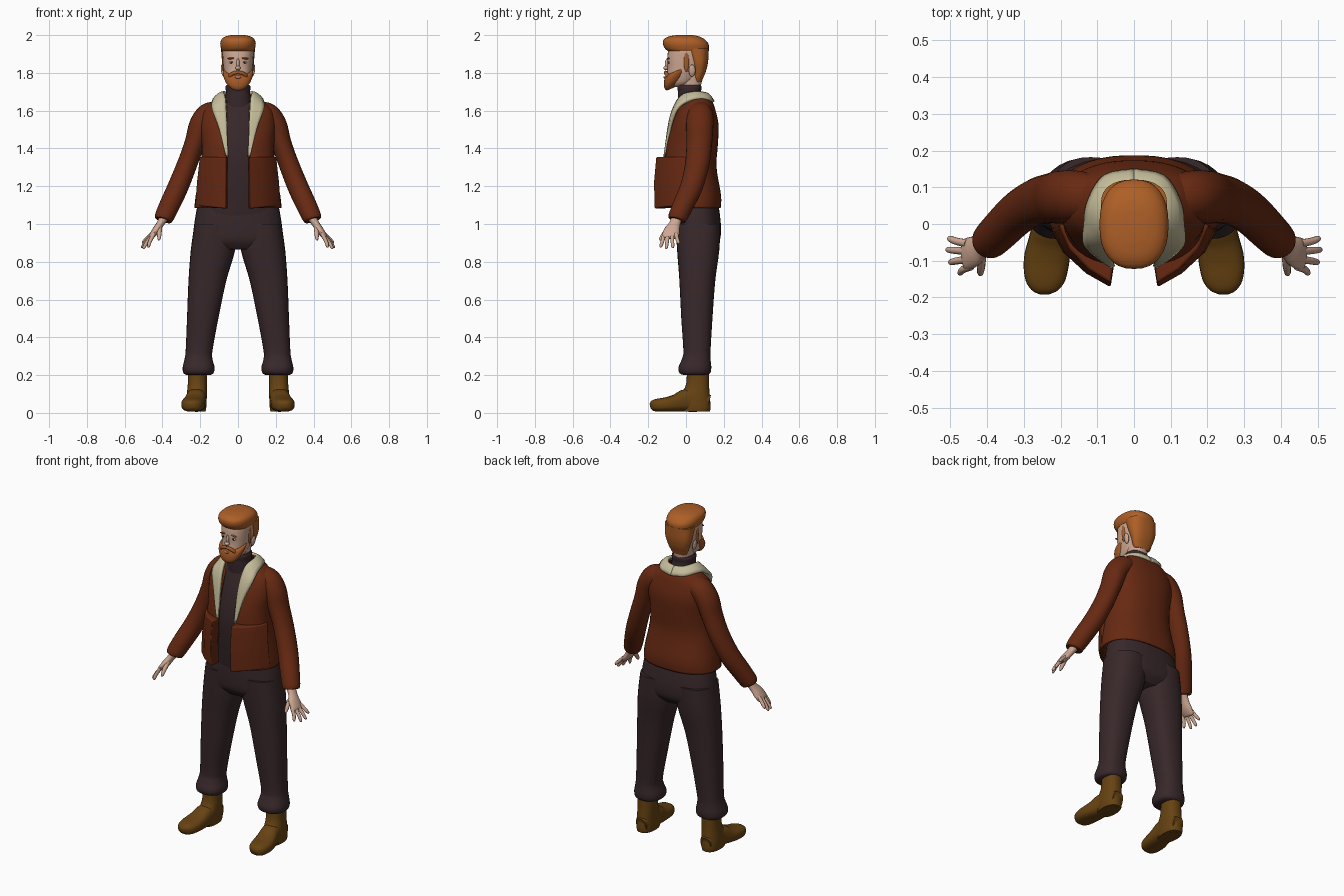
import bpy, bmesh, math
from mathutils import Vector, Matrix


def material(name, r, g, b):
    m = bpy.data.materials.new(name)
    m.diffuse_color = (r, g, b, 1)
    return m


JACKET = material("rust_leather", .135, .022, .006)
FLEECE = material("cream_fleece", .55, .50, .32)
CLOTH = material("dark_plum_cloth", .040, .021, .023)
BOOT = material("brown_boot", .135, .055, .006)
SKIN = material("skin", .62, .39, .29)
HAIR = material("ginger_hair", .42, .115, .02)
BEARD = material("ginger_beard", .37, .10, .02)
WHITE = material("eye_white", .65, .62, .58)
DARK = material("eye_dark", .02, .012, .01)
LIP = material("lip", .45, .2, .16)


def finish(name, bm, mat, mirror=False, angle=50):
    bmesh.ops.recalc_face_normals(bm, faces=bm.faces)
    me = bpy.data.meshes.new(name)
    bm.to_mesh(me)
    bm.free()
    me.materials.append(mat)
    ob = bpy.data.objects.new(name, me)
    bpy.context.collection.objects.link(ob)
    bpy.ops.object.select_all(action='DESELECT')
    ob.select_set(True)
    bpy.context.view_layer.objects.active = ob
    bpy.ops.object.shade_smooth_by_angle(angle=math.radians(angle))
    if mirror:
        ob.modifiers.new("mirror", 'MIRROR').use_mirror_merge = False
    return ob


def smooth_keys(keys, n=4):
    """Catmull-Rom through the key tuples."""
    out = []
    for i in range(len(keys) - 1):
        a, b, c, d = (keys[max(0, min(len(keys) - 1, i + k))] for k in (-1, 0, 1, 2))
        for s in range(n):
            t = s / n
            out.append(tuple(.5 * (2*q + (r - p)*t + (2*p - 5*q + 4*r - s2)*t*t + (3*q - p - 3*r + s2)*t**3)
                             for p, q, r, s2 in zip(a, b, c, d)))
    return out + [tuple(keys[-1])]


def spow(v, p):
    return math.copysign(abs(v) ** p, v)


def skin_rings(name, rings, mat, mirror=False, closed=True):
    bm = bmesh.new()
    vs = [[bm.verts.new(p) for p in ring] for ring in rings]
    n = len(vs[0])
    for a, b in zip(vs, vs[1:]):
        for i in range(n if closed else n - 1):
            j = (i + 1) % n
            bm.faces.new((a[i], a[j], b[j], b[i]))
    if closed:
        bm.faces.new(vs[0])
        bm.faces.new(vs[-1])
    return finish(name, bm, mat, mirror)


def loft(name, keys, mat, mirror=False, p=.85, gap=0, tilt=0, seg=32):
    """Stacked rings: keys are (z, x_min, x_max, y_front, y_back)."""
    rings = []
    for z, x0, x1, y0, y1 in smooth_keys(keys):
        cx, rx, cy, ry = (x0 + x1)/2, (x1 - x0)/2, (y0 + y1)/2, (y1 - y0)/2
        t0 = math.asin(min(1, (gap / rx) ** (1 / p))) if gap else 0
        ring = []
        for i in range(seg):
            t = t0 + (2*math.pi - 2*t0) * i / (seg - 1 if gap else seg)
            y = cy - ry * spow(math.cos(t), p)
            ring.append((cx + rx * spow(math.sin(t), p), y, z + tilt * (y + .1)))
        rings.append(ring)
    return skin_rings(name, rings, mat, mirror, not gap)


def sym(keys):
    return [(z, -rx, rx, y0, y1) for z, rx, y0, y1 in keys]


def tube(name, keys, mat, ref=(0, 1, 0), mirror=True, p=1, seg=16):
    """Rings along a path: keys are (x, y, z, radius_across, radius_along_ref)."""
    ks = smooth_keys(keys)
    rings = []
    for i, k in enumerate(ks):
        tan = Vector(ks[min(i + 1, len(ks) - 1)][:3]) - Vector(ks[max(i - 1, 0)][:3])
        u = tan.cross(Vector(ref)).normalized()
        v = u.cross(tan).normalized()
        rings.append([Vector(k[:3]) + u*k[3]*spow(math.cos(a), p) + v*k[4]*spow(math.sin(a), p)
                      for a in (2*math.pi*j/seg for j in range(seg))])
    return skin_rings(name, rings, mat, mirror)


def ball(name, loc, size, mat, mirror=False, rot=0):
    bm = bmesh.new()
    bmesh.ops.create_uvsphere(bm, u_segments=16, v_segments=10, radius=1)
    m = Matrix.Translation(loc) @ Matrix.Rotation(rot, 4, 'Y') @ Matrix.Diagonal((*size, 1))
    bm.transform(m)
    return finish(name, bm, mat, mirror)


# Trousers: hips and two legs with bulging cuffs
loft("trouser_hips", sym([(1.14, .205, -.055, .165), (1.06, .222, -.06, .178), (.98, .234, -.06, .185),
                          (.91, .235, -.052, .178), (.865, .17, -.02, .14)]), CLOTH)
loft("trouser_leg", [(1.0, .005, .230, -.055, .182), (.86, .016, .250, -.047, .176), (.7, .062, .262, -.035, .155),
                     (.5, .104, .270, -.025, .140), (.33, .135, .277, -.014, .13), (.285, .135, .283, -.022, .13),
                     (.24, .124, .293, -.04, .134), (.21, .13, .288, -.034, .128), (.2, .15, .27, -.01, .11)],
     CLOTH, mirror=True)

# Boots: shaft and foot
loft("boot_shaft", [(.24, .165, .265, .005, .12), (.15, .165, .266, 0, .122), (.09, .165, .272, -.03, .126),
                    (.03, .168, .272, -.03, .13), (.008, .172, .268, -.03, .126)], BOOT, mirror=True)
tube("boot_foot", [(.218, .12, .05, .035, .045), (.218, .06, .065, .05, .06), (.222, 0, .066, .053, .06),
                   (.23, -.05, .053, .058, .047), (.238, -.1, .045, .062, .039), (.242, -.15, .041, .055, .034),
                   (.243, -.178, .038, .038, .027), (.243, -.19, .036, .015, .012)], BOOT, ref=(0, 0, 1), p=.75, seg=24)

# Sweater with turtleneck
loft("sweater", sym([(1.03, .2, -.058, .165), (1.2, .175, -.085, .135), (1.36, .165, -.097, .135), (1.5, .165, -.074, .145),
                     (1.6, .14, -.045, .12), (1.655, .085, -.025, .095)]), CLOTH)
loft("turtleneck", sym([(1.62, .075, -.04, .09), (1.68, .066, -.043, .083), (1.70, .064, -.043, .08),
                        (1.725, .066, -.046, .082), (1.737, .06, -.04, .077)]), CLOTH)

# Jacket shell, open at the front
jacket = loft("jacket_body", sym([(1.085, .225, -.115, .178), (1.15, .218, -.115, .18), (1.3, .192, -.112, .156),
                                  (1.42, .186, -.102, .163), (1.52, .195, -.076, .167), (1.595, .182, -.045, .152),
                                  (1.64, .14, -.015, .137), (1.68, .085, .0, .112)]), JACKET, gap=.058, seg=40)
s = jacket.modifiers.new("thickness", 'SOLIDIFY')
s.thickness, s.offset = .012, 0

# Sleeves
tube("sleeve", [(.10, .075, 1.595, .055, .06), (.155, .075, 1.575, .066, .07), (.198, .073, 1.52, .062, .072),
                (.228, .07, 1.43, .054, .068), (.268, .06, 1.32, .053, .064), (.316, .03, 1.2, .055, .06),
                (.362, -.015, 1.1, .054, .055), (.392, -.045, 1.035, .05, .05), (.397, -.05, 1.022, .042, .042)],
     JACKET, seg=24)

# Thick front pocket panels that stand out from the jacket
plan = [(.064, -.168), (.135, -.130), (.195, -.075), (.228, -.01), (.185, .0), (.16, -.05), (.11, -.09), (.055, -.112)]
bm = bmesh.new()
rows = []
for z, k, dy in ((1.075, 1.0, 0), (1.22, .95, -.004), (1.355, .86, .008)):
    rows.append([bm.verts.new((.058 + (x - .058) * k, y + dy, z + (.02 * x / .2 if z < 1.1 else 0))) for x, y in plan])
for a, b in zip(rows, rows[1:]):
    for i in range(len(plan)):
        j = (i + 1) % len(plan)
        bm.faces.new((a[i], a[j], b[j], b[i]))
bm.faces.new(rows[0])
bm.faces.new(rows[-1])
panel = finish("front_pocket_panel", bm, JACKET, mirror=True)
b = panel.modifiers.new("soft_edges", 'BEVEL')
b.width, b.segments = .007, 3

# Fleece collar: a strip between an inner and an outer edge, rising round the neck
edge_pairs = [(.055, -.108, 1.355, .064, -.112, 1.355), (.058, -.092, 1.5, .098, -.087, 1.5),
              (.062, -.068, 1.6, .135, -.05, 1.605), (.068, -.025, 1.675, .132, .0, 1.645),
              (.078, .04, 1.695, .122, .06, 1.662), (.05, .095, 1.692, .08, .128, 1.655), (0, .108, 1.688, 0, .145, 1.645)]
strip = []
for q in smooth_keys(edge_pairs):
    a, c = Vector(q[:3]), Vector(q[3:])
    strip.append([a.lerp(c, i / 4) + Vector((0, 0, .008 * math.sin(math.pi * i / 4))) for i in range(5)])
collar = skin_rings("fleece_collar", strip, FLEECE, mirror=True, closed=False)
s = collar.modifiers.new("thickness", 'SOLIDIFY')
s.thickness, s.offset = .016, 0

# Hands: palm, four fingers and a thumb
tube("palm", [(.385, -.045, 1.045, .025, .028), (.412, -.06, 1.0, .02, .03), (.435, -.075, .965, .02, .042),
              (.458, -.083, .935, .014, .043), (.465, -.085, .925, .006, .034)], SKIN)
for i, (y0, x1, y1, z1) in enumerate([(-.053, .503, -.04, .895), (-.074, .507, -.07, .872),
                                      (-.096, .500, -.104, .868), (-.115, .475, -.133, .876)]):
    x0 = .455 - .004 * i
    tube(f"finger_{i + 1}", [(x0, y0, .95, .01, .011), ((x0 + x1)/2 + .006, (y0 + y1)/2, (.945 + z1)/2, .01, .01),
                             (x1 - .002, y1, z1 + .008, .008, .008), (x1, y1, z1, .003, .003)], SKIN, seg=10)
tube("thumb", [(.415, -.075, .99, .013, .015), (.416, -.11, .955, .012, .013), (.418, -.132, .925, .009, .01),
               (.419, -.138, .913, .003, .003)], SKIN, seg=10)

# Head and neck
loft("neck", sym([(1.68, .052, -.03, .07), (1.75, .054, -.035, .082), (1.82, .06, -.04, .085)]), SKIN)
loft("head", sym([(1.725, .03, -.09, -.02), (1.745, .055, -.1, .03), (1.79, .07, -.101, .07), (1.83, .077, -.098, .09),
                  (1.88, .081, -.099, .1), (1.93, .081, -.09, .1), (1.97, .06, -.06, .08)]), SKIN)
ball("nose_bridge", (0, -.099, 1.848), (.009, .013, .028), SKIN)
ball("nose_tip", (0, -.106, 1.826), (.014, .014, .011), SKIN)
ball("ear", (.081, .032, 1.812), (.009, .018, .032), SKIN, mirror=True, rot=.15)
ball("eye", (.035, -.089, 1.856), (.013, .006, .006), WHITE, mirror=True)
ball("pupil", (.035, -.0935, 1.856), (.006, .003, .0055), DARK, mirror=True)
ball("eyebrow", (.037, -.094, 1.877), (.02, .006, .005), BEARD, mirror=True, rot=.1)

# Hair: swept top, back and sideburns
loft("hair_top", sym([(1.915, .084, -.095, .115), (1.93, .090, -.112, .121), (1.955, .094, -.122, .118),
                      (1.978, .087, -.117, .098), (1.993, .066, -.09, .07), (2.0, .035, -.05, .035)]), HAIR)
loft("hair_back", sym([(1.752, .045, .045, .083), (1.775, .058, .038, .092), (1.81, .07, .035, .106),
                       (1.86, .084, .02, .117), (1.93, .09, -.01, .121)]), HAIR)
ball("sideburn", (.077, .002, 1.865), (.008, .014, .06), HAIR, mirror=True)

# Beard, moustache and mouth
loft("beard", sym([(1.707, .025, -.1, -.06), (1.717, .043, -.11, -.045), (1.738, .064, -.117, -.015),
                   (1.765, .077, -.116, .005), (1.785, .079, -.108, .015), (1.79, .07, -.095, .01)]), BEARD, tilt=.42)
tube("moustache", [(0, -.108, 1.803, .009, .009), (.022, -.107, 1.799, .010, .01), (.042, -.097, 1.785, .009, .01),
                   (.05, -.09, 1.77, .005, .006)], BEARD, seg=10)
ball("lower_lip", (0, -.113, 1.776), (.016, .006, .006), LIP)
